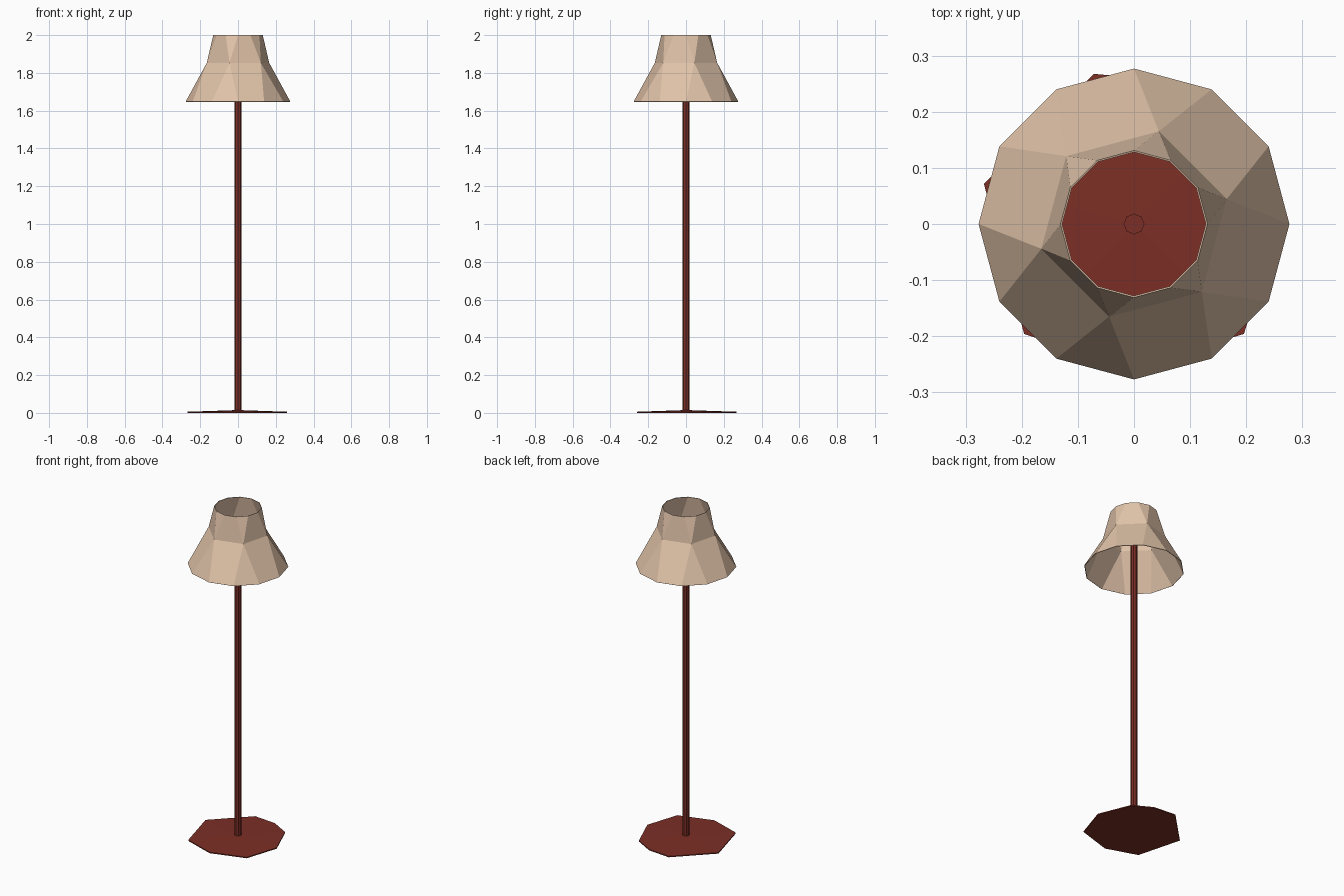
import bpy
from math import cos, sin, radians

if "Cube" in bpy.data.objects:
    bpy.data.objects.remove(bpy.data.objects["Cube"])


def material(name, rgb):
    m = bpy.data.materials.new(name)
    m.diffuse_color = (*rgb, 1)
    m.use_nodes = True
    m.node_tree.nodes["Principled BSDF"].inputs["Base Color"].default_value = m.diffuse_color
    return m


def make(name, verts, faces, mat):
    me = bpy.data.meshes.new(name)
    me.from_pydata(verts, [], faces)
    me.materials.append(mat)
    ob = bpy.data.objects.new(name, me)
    bpy.context.collection.objects.link(ob)
    return ob


def polar(r, deg, z):
    return (r * cos(radians(deg)), r * sin(radians(deg)), z)


red = material("dark_red", (0.20, 0.028, 0.019))
cream = material("warm_beige", (0.74, 0.54, 0.39))

# Lampshade: twelve-sided rims joined to a six-sided waist
verts = [polar(0.277, 30 * i, 1.648) for i in range(12)]
verts += [polar(0.171, 60 * i + 15, 1.853) for i in range(6)]
verts += [polar(0.131, 30 * i, 2.0) for i in range(12)]
faces = []
for k in range(6):
    b0, b1, b2 = 2 * k, 2 * k + 1, (2 * k + 2) % 12
    m0, m1 = 12 + k, 12 + (k + 1) % 6
    t0, t1, t2 = 18 + b0, 18 + b1, 18 + b2
    faces += [(b0, b1, m0), (b1, b2, m1, m0), (m0, t1, t0), (m0, m1, t2, t1)]
shade = make("lampshade", verts, faces, cream)
solid = shade.modifiers.new("thickness", 'SOLIDIFY')
solid.thickness = 0.003
solid.offset = -1

# Pole, ending inside the shade
bpy.ops.mesh.primitive_cylinder_add(vertices=8, radius=0.0185, depth=1.845,
                                    location=(0, 0, 0.9275))
pole = bpy.context.object
pole.name = "pole"
pole.data.materials.append(red)

# Base: thin irregular plate, slightly raised in the middle
outline = [(0, 0.259), (47, 0.264), (75, 0.264), (105, 0.277),
           (165, 0.277), (225, 0.277), (268, 0.259), (315, 0.277)]
n = len(outline)
verts = [polar(r, a, 0.0) for a, r in outline]
verts += [polar(r, a, 0.006) for a, r in outline] + [(0, 0, 0.015)]
faces = [tuple(reversed(range(n)))]
for i in range(n):
    j = (i + 1) % n
    faces += [(i, j, n + j, n + i), (n + i, n + j, 2 * n)]
make("base", verts, faces, red)
